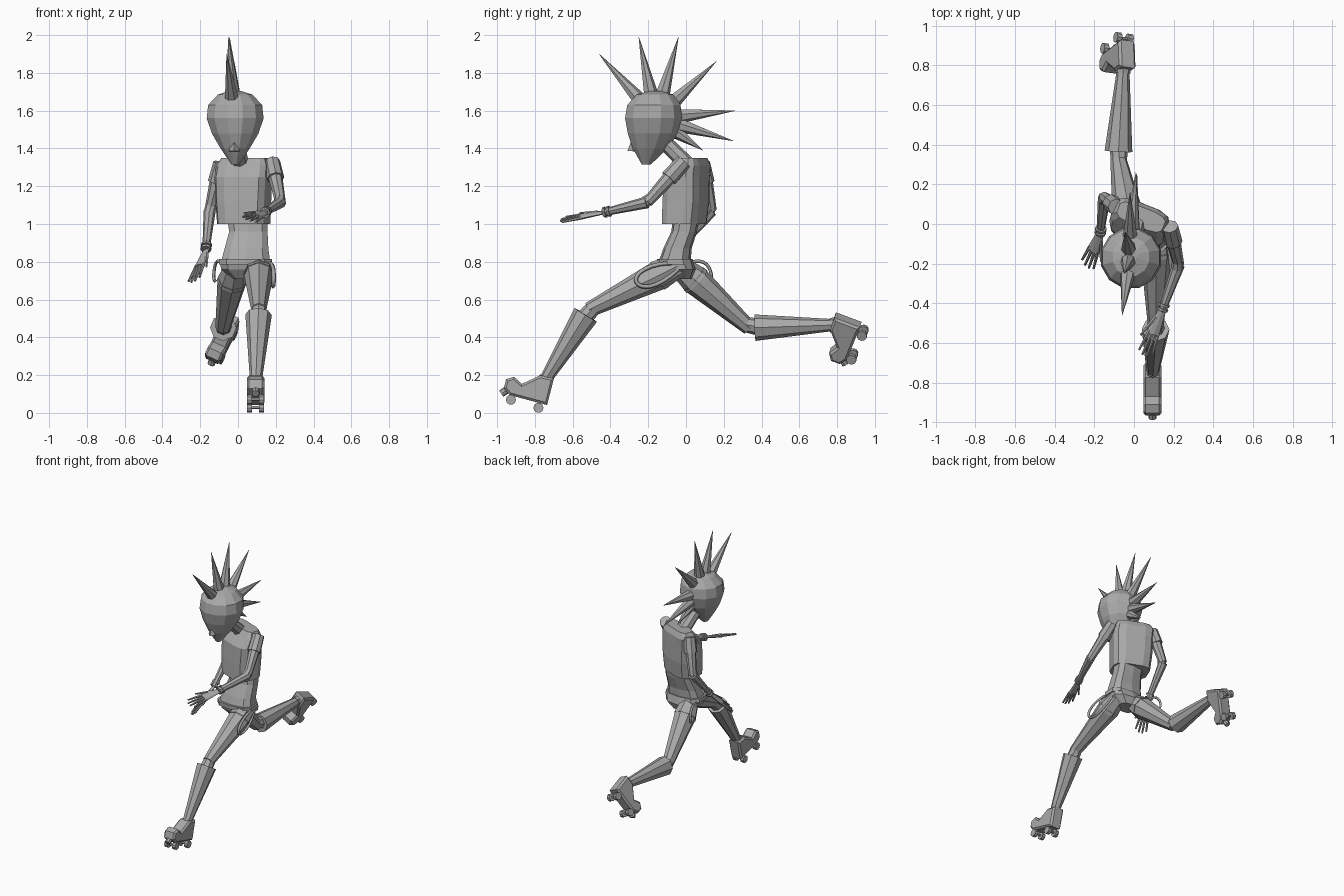
import bpy, bmesh, math
from mathutils import Vector, Matrix

if "Cube" in bpy.data.objects:
    bpy.data.objects.remove(bpy.data.objects["Cube"], do_unlink=True)

grey = bpy.data.materials.new("plain grey")
grey.use_nodes = True
grey.diffuse_color = (0.4, 0.4, 0.4, 1)
grey.node_tree.nodes["Principled BSDF"].inputs["Base Color"].default_value = (0.4, 0.4, 0.4, 1)


def finish(name, bm):
    bmesh.ops.recalc_face_normals(bm, faces=bm.faces)
    mesh = bpy.data.meshes.new(name)
    bm.to_mesh(mesh)
    bm.free()
    mesh.materials.append(grey)
    obj = bpy.data.objects.new(name, mesh)
    bpy.context.collection.objects.link(obj)
    return obj


def add_cone(bm, a, b, r1, r2, sides=8, side=None, flat=1.0):
    """Tapered prism from a to b; with a side direction it can be flattened."""
    a, b = Vector(a), Vector(b)
    z = (b - a).normalized()
    ref = Vector(side) if side else (Vector((1, 0, 0)) if abs(z.x) < 0.8 else Vector((0, 1, 0)))
    y = z.cross(ref).normalized()
    x = y.cross(z)
    m = Matrix((x, y * flat, z)).transposed().to_4x4()
    m.translation = (a + b) / 2
    bmesh.ops.create_cone(bm, cap_ends=True, segments=sides, radius1=r1, radius2=r2,
                          depth=(b - a).length, matrix=m)


def cone(name, *args, **kw):
    bm = bmesh.new()
    add_cone(bm, *args, **kw)
    return finish(name, bm)


def loft(name, sections, sides, yaw=0.0, power=1.0):
    """Stacked rings: each section is x, y, z, half width, half depth."""
    bm = bmesh.new()
    rings = []
    for cx, cy, cz, rx, ry in sections:
        ring = []
        for i in range(sides):
            t = 2 * math.pi * (i + 0.5) / sides
            c, s = math.cos(t), math.sin(t)
            p = Vector((math.copysign(abs(c) ** power, c) * rx,
                        math.copysign(abs(s) ** power, s) * ry, 0))
            ring.append(bm.verts.new(Matrix.Rotation(yaw, 3, 'Z') @ p + Vector((cx, cy, cz))))
        rings.append(ring)
    for lo, hi in zip(rings, rings[1:]):
        for i in range(sides):
            j = (i + 1) % sides
            bm.faces.new((lo[i], lo[j], hi[j], hi[i]))
    bm.faces.new(rings[0])
    bm.faces.new(rings[-1])
    return finish(name, bm)


def strap(name, points, thickness):
    """Hanging loop swept along a curve."""
    curve = bpy.data.curves.new(name, 'CURVE')
    curve.dimensions = '3D'
    curve.bevel_depth = thickness
    curve.bevel_resolution = 0
    curve.resolution_u = 3
    spline = curve.splines.new('NURBS')
    spline.points.add(len(points) - 1)
    for p, co in zip(spline.points, points):
        p.co = (*co, 1)
    spline.use_endpoint_u = True
    curve.materials.append(grey)
    bpy.context.collection.objects.link(bpy.data.objects.new(name, curve))


# Head, nose and neck
HX = -0.015
loft("head", [(HX, -0.21, 1.315, 0.02, 0.025), (HX, -0.19, 1.40, 0.08, 0.095),
              (HX, -0.175, 1.48, 0.128, 0.138), (HX, -0.172, 1.56, 0.156, 0.156),
              (HX, -0.17, 1.63, 0.148, 0.146), (HX, -0.165, 1.685, 0.095, 0.10),
              (HX, -0.16, 1.705, 0.03, 0.03)], 12)
cone("nose", (-0.02, -0.282, 1.385), (-0.02, -0.275, 1.47), 0.028, 0.003, sides=4)
cone("neck", (0.02, 0.02, 1.30), (HX, -0.13, 1.45), 0.045, 0.04)

# Row of hair spikes fanning over the head: direction angle, tip y, tip z
centre = Vector((-0.02, -0.16, 1.56))
tips = [(-0.06, -0.46, 1.90), (-0.05, -0.25, 1.99), (-0.045, -0.04, 1.99), (-0.02, 0.16, 1.86),
        (0.01, 0.26, 1.60), (0.015, 0.25, 1.44), (0.01, 0.09, 1.39)]
for n, tip in enumerate(tips):
    d = (Vector(tip) - centre).normalized()
    cone(f"hair_spike_{n + 1}", centre + d * 0.10, tip, 0.043, 0.001, sides=7)

# Torso, waist, hips and belt
TWIST = math.radians(-22)
loft("vest", [(0.03, -0.01, 1.0, 0.135, 0.10), (0.028, 0.0, 1.12, 0.142, 0.105),
              (0.028, 0.005, 1.25, 0.148, 0.10), (0.03, 0.03, 1.31, 0.145, 0.075),
              (0.035, 0.035, 1.35, 0.125, 0.05)], 12, TWIST, 0.55)
loft("waist", [(0.04, -0.06, 0.80, 0.135, 0.085), (0.045, -0.045, 0.87, 0.12, 0.075),
               (0.055, -0.01, 0.96, 0.105, 0.068), (0.05, 0.0, 1.02, 0.11, 0.07)], 10, 0, 0.7)
loft("hips", [(0.04, -0.03, 0.71, 0.07, 0.06), (0.04, -0.04, 0.76, 0.135, 0.09),
              (0.04, -0.055, 0.815, 0.14, 0.09)], 10, 0, 0.7)
loft("belt", [(0.04, -0.055, 0.785, 0.147, 0.098), (0.04, -0.06, 0.815, 0.145, 0.094)], 10, 0, 0.7)
strap("left_hip_strap", [(0.16, -0.03, 0.79), (0.18, -0.12, 0.80), (0.19, -0.25, 0.76), (0.19, -0.28, 0.69),
                         (0.185, -0.21, 0.65), (0.18, -0.10, 0.70), (0.16, -0.03, 0.77)], 0.011)
strap("right_hip_strap", [(-0.09, 0.0, 0.79), (-0.11, 0.08, 0.82), (-0.13, 0.14, 0.77), (-0.13, 0.14, 0.69),
                          (-0.12, 0.11, 0.70)], 0.009)


# Arms: sleeve cap, upper arm, forearm, bracelet, hand with fanned fingers
def arm(side, shoulder, elbow, wrist, tip, across):
    s, e, w, t = map(Vector, (shoulder, elbow, wrist, tip))
    cone(side + "_shoulder", s + (s - e) * 0.1, s.lerp(e, 0.35), 0.042, 0.046)
    cone(side + "_upper_arm", s, e, 0.042, 0.028)
    cone(side + "_elbow", e + (s - e) * 0.1, e + (w - e) * 0.1, 0.03, 0.03)
    cone(side + "_forearm", e, w, 0.032, 0.019)
    for k in (0.84, 0.93):
        cone(f"{side}_bracelet_{'inner' if k < 0.9 else 'outer'}",
             e.lerp(w, k), e.lerp(w, k + 0.05), 0.029, 0.029)
    bm = bmesh.new()
    d = (t - w)
    a = Vector(across)
    a = (a - d * (a.dot(d) / d.length_squared)).normalized()
    add_cone(bm, w - d * 0.05, w + d * 0.5, 0.02, 0.036, 8, a, 0.4)
    for i in range(4):
        o = (i - 1.5) * 0.017
        reach = 1.0 - 0.07 * abs(i - 1.5)
        add_cone(bm, w + d * 0.45 + a * o, w + d * reach + a * o * 1.5, 0.0095, 0.006, 6)
    add_cone(bm, w + d * 0.15 + a * 0.02, w + d * 0.6 + a * 0.06, 0.011, 0.006, 6)
    finish(side + "_hand", bm)


arm("left", (0.185, -0.03, 1.31), (0.225, -0.205, 1.115), (0.14, -0.44, 1.06), (0.05, -0.67, 1.02), (-1, -0.3, 0.2))
arm("right", (-0.095, 0.09, 1.30), (-0.15, 0.135, 1.07), (-0.17, -0.05, 0.86), (-0.24, -0.22, 0.69), (0.7, -0.5, 0.3))


# Roller skate built in local axes: x across, y forward, z up
def skate(side, origin, forward, up):
    f = Vector(forward).normalized()
    u = Vector(up)
    u = (u - f * u.dot(f)).normalized()
    m = Matrix((f.cross(u), f, u)).transposed().to_4x4()
    m.translation = origin
    profile = [(-0.035, 0.025), (-0.04, -0.12), (0.165, -0.125), (0.205, -0.10),
               (0.207, -0.05), (0.17, -0.025), (0.12, -0.05), (0.04, 0.02)]
    bm = bmesh.new()
    face = bm.faces.new([bm.verts.new((-0.046, y, z)) for y, z in profile])
    new = bmesh.ops.extrude_face_region(bm, geom=[face])["geom"]
    bmesh.ops.translate(bm, vec=(0.092, 0, 0), verts=[v for v in new if isinstance(v, bmesh.types.BMVert)])
    bmesh.ops.bevel(bm, geom=[e for e in bm.edges if abs(e.verts[0].co.x - e.verts[1].co.x) < 0.001],
                    offset=0.012, segments=1, affect='EDGES')
    finish(side + "_skate_boot", bm).matrix_world = m
    bm = bmesh.new()
    for y in (0.0, 0.152):
        add_cone(bm, (-0.03, y, -0.145), (0.03, y, -0.145), 0.009, 0.009, 6)
        for x in (-0.032, 0.032):
            add_cone(bm, (x - 0.013, y, -0.147), (x + 0.013, y, -0.147), 0.027, 0.027, 10)
    finish(side + "_skate_wheels", bm).matrix_world = m
    # Toe stopper
    cone(side + "_toe_stop", (0, 0.185, -0.10), (0, 0.21, -0.13), 0.02, 0.02).matrix_world = m


skate("left", (0.093, -0.74, 0.168), (0, -0.96, 0.28), (0, 0.28, 0.96))
skate("right", (-0.045, 0.80, 0.48), (-0.43, -0.36, -0.82), (-0.1, -0.99, 0.07))


# Legs: thigh, knee and flared boot cuff
def leg(side, hip, knee, ankle):
    h, k, a = map(Vector, (hip, knee, ankle))
    cone(side + "_buttock", h + (h - k) * 0.12, h + (k - h) * 0.2, 0.055, 0.082)
    cone(side + "_thigh", h + (k - h) * 0.15, k, 0.08, 0.04)
    cone(side + "_knee", k + (h - k) * 0.06, k + (a - k) * 0.14, 0.041, 0.046)
    cone(side + "_boot_shaft", k + (a - k) * 0.07, a, 0.07, 0.032)
    cone(side + "_ankle_cuff", a + (k - a) * 0.03, a + (a - k) * 0.06, 0.038, 0.04)


leg("left", (0.11, -0.06, 0.77), (0.11, -0.515, 0.545), (0.095, -0.745, 0.175))
leg("right", (-0.02, -0.01, 0.755), (-0.08, 0.335, 0.45), (-0.055, 0.775, 0.465))
